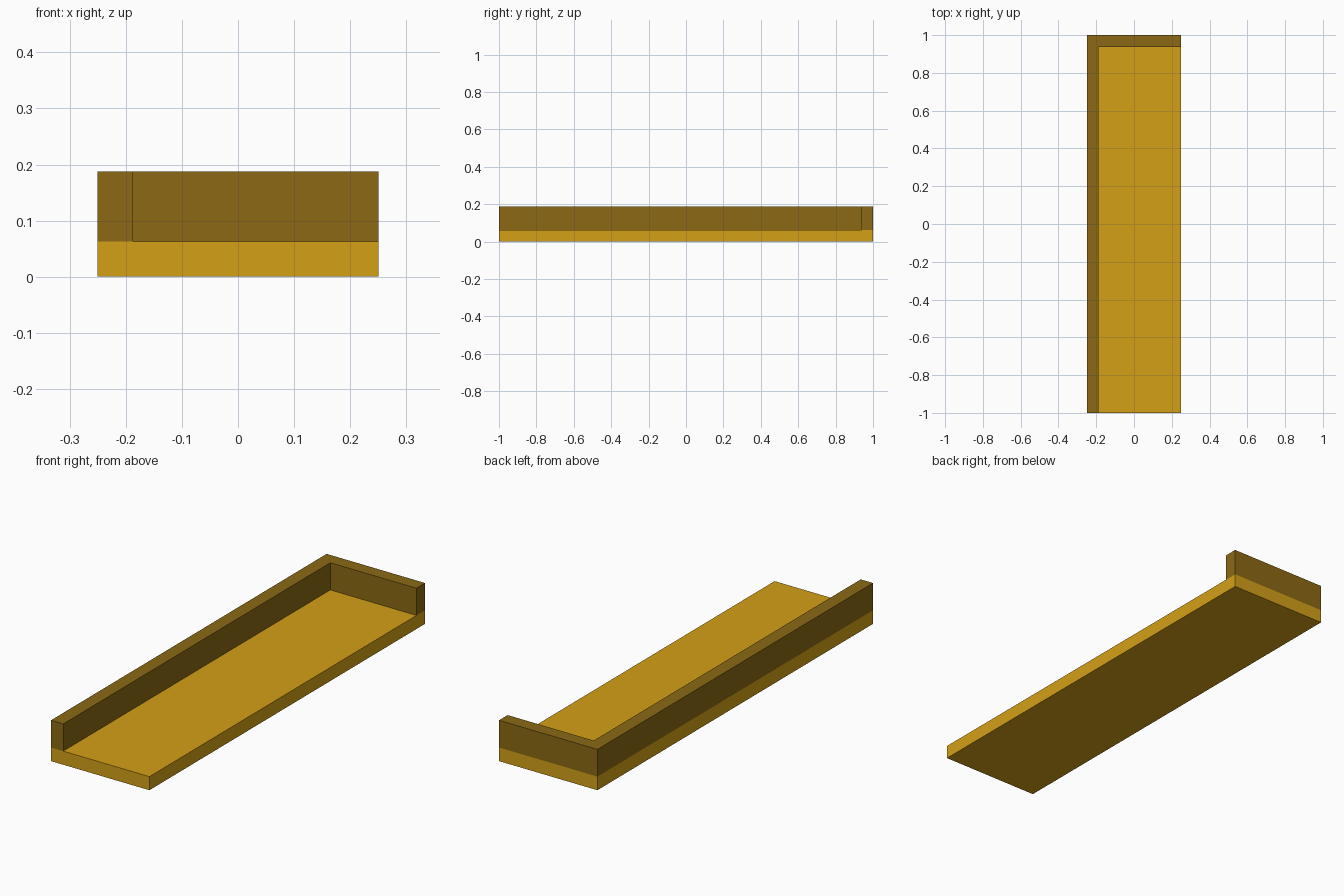
import bpy
import bmesh

cube = bpy.data.objects.get("Cube")
if cube:
    bpy.data.objects.remove(cube, do_unlink=True)

HALF_W, HALF_L = 0.25, 1.0     # half width and half length
T = 0.0625                     # floor and wall thickness
HEIGHT = 0.1875                # total height


def material(name, rgb):
    mat = bpy.data.materials.new(name)
    mat.use_nodes = True
    color = (*rgb, 1.0)
    mat.diffuse_color = color
    bsdf = next(n for n in mat.node_tree.nodes if n.type == "BSDF_PRINCIPLED")
    bsdf.inputs["Base Color"].default_value = color
    return mat


def extruded(name, outline, z0, z1, mat):
    """Prism from a counter-clockwise outline in plan."""
    bm = bmesh.new()
    base = bm.faces.new([bm.verts.new((x, y, z0)) for x, y in outline])
    top = bmesh.ops.extrude_face_region(bm, geom=[base], use_keep_orig=True)["geom"]
    verts = [v for v in top if isinstance(v, bmesh.types.BMVert)]
    bmesh.ops.translate(bm, verts=verts, vec=(0, 0, z1 - z0))
    bmesh.ops.recalc_face_normals(bm, faces=bm.faces)
    mesh = bpy.data.meshes.new(name)
    bm.to_mesh(mesh)
    bm.free()
    mesh.materials.append(mat)
    obj = bpy.data.objects.new(name, mesh)
    bpy.context.collection.objects.link(obj)
    return obj


gold = material("gold", (0.658, 0.352, 0.0086))
dark_gold = material("dark_gold", (0.258, 0.141, 0.007))

# Floor slab
extruded("floor",
         [(-HALF_W, -HALF_L), (HALF_W, -HALF_L), (HALF_W, HALF_L), (-HALF_W, HALF_L)],
         0.0, T, gold)

# L-shaped wall along the -x side and the back end
extruded("corner_wall",
         [(-HALF_W, -HALF_L), (-HALF_W + T, -HALF_L), (-HALF_W + T, HALF_L - T),
          (HALF_W, HALF_L - T), (HALF_W, HALF_L), (-HALF_W, HALF_L)],
         T, HEIGHT, dark_gold)
